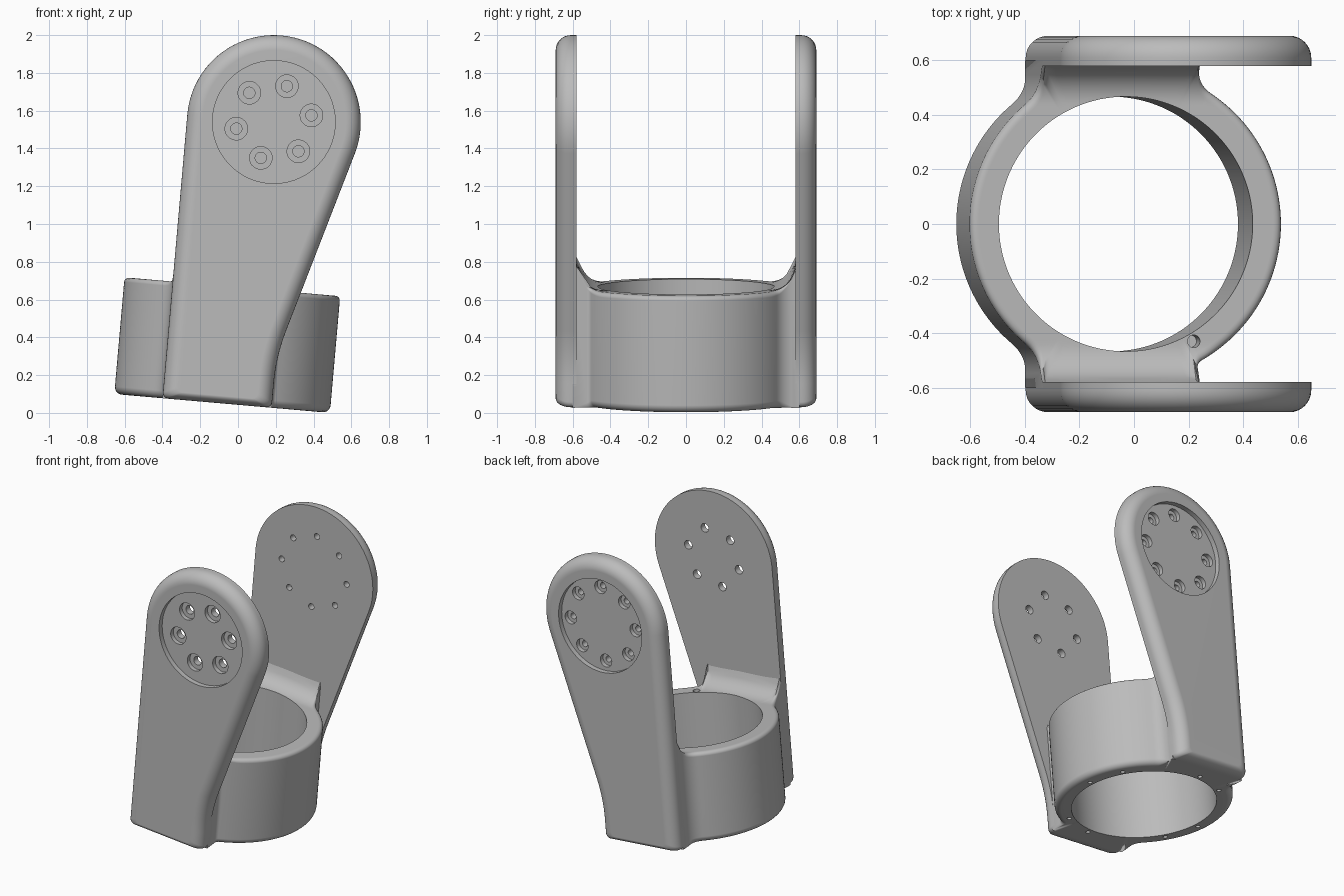
import bpy, bmesh
from math import sin, cos, pi, radians, sqrt, atan2
from mathutils import Matrix, Vector

old = bpy.data.objects.get("Cube")
if old:
    bpy.data.objects.remove(old, do_unlink=True)

# One satin grey for the whole bracket
GREY = (0.5, 0.5, 0.5, 1)
grey = bpy.data.materials.new("bracket grey")
grey.use_nodes = True
grey.diffuse_color = GREY
grey.node_tree.nodes["Principled BSDF"].inputs["Base Color"].default_value = GREY

# The bracket leans five degrees towards +x
LEAN = Matrix.Translation((-0.084, 0, 0.05)) @ Matrix.Rotation(radians(5), 4, 'Y')

RING, BORE, HEIGHT = 0.573, 0.467, 0.62
LEFT, RIGHT = 0.317, 0.263             # neck half widths on -x and +x
INNER, OUTER = 0.58, 0.69              # cheek plate faces
HUB_X, HUB_Z, HUB_R = 0.143, 1.508, 0.46


def add_loops(bm, loops, wrap=False):
    """Skin a stack of equal point loops, capped or wrapped into a tube."""
    rows = [[bm.verts.new(p) for p in loop] for loop in loops]
    n = len(rows[0])
    pairs = list(zip(rows, rows[1:]))
    if wrap:
        pairs.append((rows[-1], rows[0]))
    else:
        bm.faces.new(rows[0])
        bm.faces.new(rows[-1])
    for a, b in pairs:
        for i in range(n):
            j = (i + 1) % n
            bm.faces.new((a[i], a[j], b[j], b[i]))


def make_object(name, bm):
    bmesh.ops.remove_doubles(bm, verts=bm.verts, dist=1e-5)
    bmesh.ops.recalc_face_normals(bm, faces=bm.faces)
    mesh = bpy.data.meshes.new(name)
    bm.to_mesh(mesh)
    bm.free()
    mesh.materials.append(grey)
    ob = bpy.data.objects.new(name, mesh)
    bpy.context.collection.objects.link(ob)
    return ob


def activate(ob):
    bpy.ops.object.select_all(action='DESELECT')
    ob.select_set(True)
    bpy.context.view_layer.objects.active = ob


def cut(ob, bm):
    cutter = make_object("cutter", bm)
    cutter.hide_render = True
    activate(ob)
    mod = ob.modifiers.new("cut", 'BOOLEAN')
    mod.operation, mod.solver, mod.object = 'DIFFERENCE', 'EXACT', cutter
    bpy.ops.object.modifier_apply(modifier=mod.name)
    bpy.data.objects.remove(cutter, do_unlink=True)


def finish(ob):
    ob.data.transform(LEAN)
    activate(ob)
    bpy.ops.object.shade_smooth_by_angle(angle=radians(32))
    mod = ob.modifiers.new("clean shading", 'WEIGHTED_NORMAL')
    mod.keep_sharp = True


def drill(bm, centre, axis, profile, n=24):
    """Add a stepped round cutter; profile holds (radius, distance on axis)."""
    turn = axis.to_track_quat('Z', 'Y').to_matrix()
    add_loops(bm, [[Vector(centre) + turn @ Vector(
        (r * cos(2 * pi * k / n), r * sin(2 * pi * k / n), t))
        for k in range(n)] for r, t in profile])


# ---- Collar: ring with necks that sweep up into the cheek plates ----
def quadrant(wall, fillet, sx, sy):
    """Ring arc, concave fillet and neck wall in one quarter of the plan."""
    cx = wall + fillet
    cy = sqrt((RING + fillet) ** 2 - cx ** 2)
    t = atan2(cy, cx)
    pts = [(RING * cos(t * k / 24), RING * sin(t * k / 24)) for k in range(25)]
    for k in range(1, 9):
        a = pi + t * (1 - k / 8)
        pts.append((cx + fillet * cos(a), cy + fillet * sin(a)))
    pts.append((wall, 0.6))
    return [Vector((sx * x, sy * y)) for x, y in pts]


def bridge(a, b, n=18):
    return [a.lerp(b, k / n) for k in range(1, n)]


back_right = quadrant(RIGHT, 0.11, 1, 1)
back_left = quadrant(LEFT, 0.14, -1, 1)[::-1]
front_left = quadrant(LEFT, 0.14, -1, -1)
front_right = quadrant(RIGHT, 0.03, 1, -1)[::-1]
plan = (back_right + bridge(back_right[-1], back_left[0]) + back_left
        + front_left[1:] + bridge(front_left[-1], front_right[0])
        + front_right[:-1])


def top(p):
    """Height of the collar top, rising in a cove next to each plate."""
    d = min(max(abs(p.y) - 0.44, 0), 0.14)
    return HEIGHT + 0.14 - sqrt(0.14 ** 2 - d * d)


def inset(p, d):
    fade = min(max((0.57 - abs(p.y)) / 0.07, 0), 1)
    return p - p.normalized() * d * fade, d * fade


def lift(p, z):
    return (p.x, p.y, z)


bore = [p.normalized() * BORE for p in plan]
loops = [[lift(p, 0) for p in bore], [lift(p, top(p)) for p in bore]]
STEPS, T_ROUND, B_ROUND = 12, 0.025, 0.04
for s in range(1, STEPS + 1):
    row = [b.lerp(inset(p, T_ROUND)[0], s / STEPS) for b, p in zip(bore, plan)]
    loops.append([lift(q, top(q)) for q in row])
for s in range(1, 5):
    a = pi / 2 * s / 4
    row = []
    for p in plan:
        q, d = inset(p, T_ROUND * (1 - sin(a)))
        row.append(lift(q, top(q) - inset(p, T_ROUND)[1] * (1 - cos(a))))
    loops.append(row)
for s in range(6):
    a = pi / 2 * s / 5
    row = []
    for p in plan:
        q, d = inset(p, B_ROUND * (1 - cos(a)))
        row.append(lift(q, inset(p, B_ROUND)[1] * (1 - sin(a))))
    loops.append(row)
bm = bmesh.new()
add_loops(bm, loops, wrap=True)
collar = make_object("collar", bm)

# Paired screw holes underneath and a small cable hole on top
bm = bmesh.new()
up = Vector((0, 0, 1))
for k in range(4):
    for side in (-14, 14):
        a = radians(20 + 90 * k + side)
        drill(bm, (0.5 * cos(a), 0.5 * sin(a), 0), up,
              [(0.015, -0.05), (0.015, 0.1)], 16)
drill(bm, (0.25, -0.43, HEIGHT), up, [(0.023, -0.15), (0.023, 0.2)])
cut(collar, bm)
finish(collar)


# ---- Cheek plates: tapered arms with a round hub ----
SLOPE = radians(16.3)


def outline(d):
    """Plate side profile, drawn in by d."""
    r, low = HUB_R - d, d * 0.5
    pts = []
    for k in range(49):
        a = -SLOPE + (pi + SLOPE) * k / 48
        pts.append((HUB_X + r * cos(a), HUB_Z + r * sin(a)))
    x0, x1, c = HUB_X - r, RIGHT - d, 0.03
    for k in range(5):
        a = pi / 2 * k / 4
        pts.append((x0 + c * (1 - cos(a)), low + c * (1 - sin(a))))
    for k in range(5):
        a = pi / 2 * k / 4
        pts.append((x1 - c * (1 - sin(a)), low + c * (1 - cos(a))))
    # Soft bend from the upright foot into the sloping edge
    for k in range(9):
        t = k / 8
        x = x1 + (0.04 - 0.04 * d) * t * t
        pts.append((x, 0.13 + 0.28 * t))
    return pts


def cheek_plate(name, side, ring_r, first, count, bore_r, head_r):
    EDGE = 0.08
    layers = [(0, INNER)] + [(EDGE * (1 - cos(pi / 2 * k / 8)),
                              OUTER - EDGE + EDGE * sin(pi / 2 * k / 8))
                             for k in range(9)]
    bm = bmesh.new()
    add_loops(bm, [[(x, side * y, z) for x, z in outline(d)] for d, y in layers])
    plate = make_object(name, bm)
    out = Vector((0, side, 0))

    # Round recess for the joint cover
    floor = OUTER - 0.035
    bm = bmesh.new()
    drill(bm, (HUB_X, 0, HUB_Z), out, [(0.325, floor), (0.325, 0.8)], 72)
    cut(plate, bm)

    # Counterbored screw holes
    bm = bmesh.new()
    for k in range(count):
        a = radians(first + 360 * k / count)
        drill(bm, (HUB_X + ring_r * cos(a), 0, HUB_Z + ring_r * sin(a)), out,
              [(bore_r, 0.5), (bore_r, floor - 0.03),
               (head_r, floor - 0.03), (head_r, 0.75)])
    cut(plate, bm)
    finish(plate)


cheek_plate("front_cheek_plate", -1, 0.202, 15, 6, 0.03, 0.06)
cheek_plate("back_cheek_plate", 1, 0.255, 0, 8, 0.021, 0.045)
